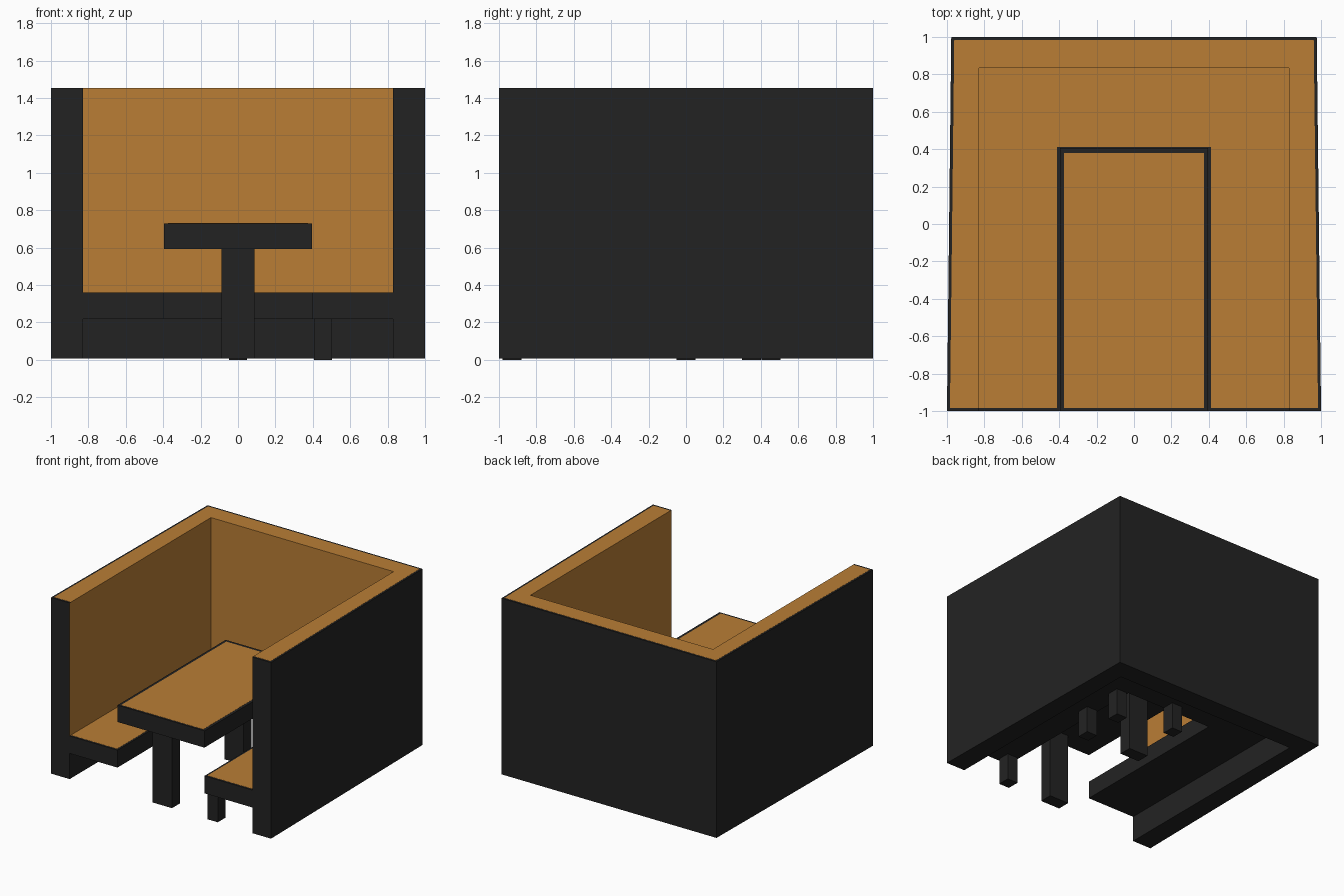
import bpy
import bmesh

cube = bpy.data.objects.get("Cube")
if cube:
    bpy.data.objects.remove(cube, do_unlink=True)


def make_material(name, colour):
    mat = bpy.data.materials.new(name)
    mat.use_nodes = True
    mat.diffuse_color = (*colour, 1)
    mat.node_tree.nodes["Principled BSDF"].inputs["Base Color"].default_value = (*colour, 1)
    return mat


DARK = make_material("dark charcoal", (0.0165, 0.0165, 0.0165))
ORANGE = make_material("warm orange", (0.49, 0.208, 0.036))


def prism(name, outline, levels, materials, rule=None):
    """Stack an outline through the given heights; rule picks orange faces."""
    bm = bmesh.new()
    rings = [[bm.verts.new((x, y, z)) for x, y in outline] for z in levels]
    bm.faces.new(rings[0][::-1])
    bm.faces.new(rings[-1])
    n = len(outline)
    for low, high in zip(rings, rings[1:]):
        for i in range(n):
            j = (i + 1) % n
            bm.faces.new((low[i], low[j], high[j], high[i]))
    bmesh.ops.recalc_face_normals(bm, faces=bm.faces)
    if rule:
        for face in bm.faces:
            face.material_index = int(rule(face))
    mesh = bpy.data.meshes.new(name)
    bm.to_mesh(mesh)
    bm.free()
    for mat in materials:
        mesh.materials.append(mat)
    obj = bpy.data.objects.new(name, mesh)
    bpy.context.collection.objects.link(obj)
    return obj


def mirrored(half):
    """Complete a symmetrical outline from its +x half."""
    return half + [(-x, y) for x, y in reversed(half)]


def rect(x, y, width, depth):
    w, d = width / 2, depth / 2
    return [(x - w, y - d), (x + w, y - d), (x + w, y + d), (x - w, y + d)]


def top_plate(name, outline, z):
    prism(name, outline, (z - 0.002, z + 0.001), [ORANGE])


FLOOR, SEAT, TABLE, TOP = 0.006, 0.36, 0.73, 1.453
INNER, INNER_BACK, HOLE, HOLE_BACK, RIM = 0.83, 0.835, 0.395, 0.405, 0.016


def faces_seating(face):
    c = face.calc_center_median()
    return (c.z > SEAT and abs(face.normal.z) < 0.1 and c.y > -0.9
            and abs(c.x) < INNER + 0.01 and c.y < INNER_BACK + 0.01)


# Three-sided surround, slightly narrower at the back
prism("surround_wall",
      mirrored([(INNER, INNER_BACK), (INNER, -1), (1, -1), (0.977, 1)]),
      (FLOOR, SEAT, TOP), [DARK, ORANGE], faces_seating)
top_plate("surround_wall_top",
          mirrored([(INNER, INNER_BACK), (INNER, RIM - 1),
                    (1 - RIM, RIM - 1), (0.977 - RIM, 1 - RIM)]), TOP)

# U-shaped bench
prism("bench",
      mirrored([(HOLE, HOLE_BACK), (HOLE, -1), (INNER, -1), (INNER, INNER_BACK)]),
      (0.217, SEAT), [DARK])
top_plate("bench_top",
          mirrored([(HOLE + RIM, HOLE_BACK + RIM / 2), (HOLE + RIM, RIM - 1),
                    (INNER, RIM - 1), (INNER, INNER_BACK)]), SEAT)

# Table
prism("table", mirrored([(HOLE, -1), (HOLE, HOLE_BACK)]), (0.592, TABLE), [DARK])
top_plate("table_top",
          mirrored([(HOLE - 0.022, RIM - 1), (HOLE - 0.022, HOLE_BACK - 0.025)]), TABLE)

# Table legs
for name, y in (("front_table_leg", -0.93), ("rear_table_leg", 0)):
    prism(name, rect(0, y, 0.175, 0.105), (FLOOR, 0.592), [DARK])

# Bench legs
for name, x, y in (("front_bench_leg", 0.455, -0.93), ("middle_bench_leg", 0.455, 0),
                   ("corner_bench_leg", 0.455, 0.35), ("back_bench_leg", 0, 0.455)):
    prism(name, rect(x, y, 0.095, 0.1), (0, 0.217), [DARK])
